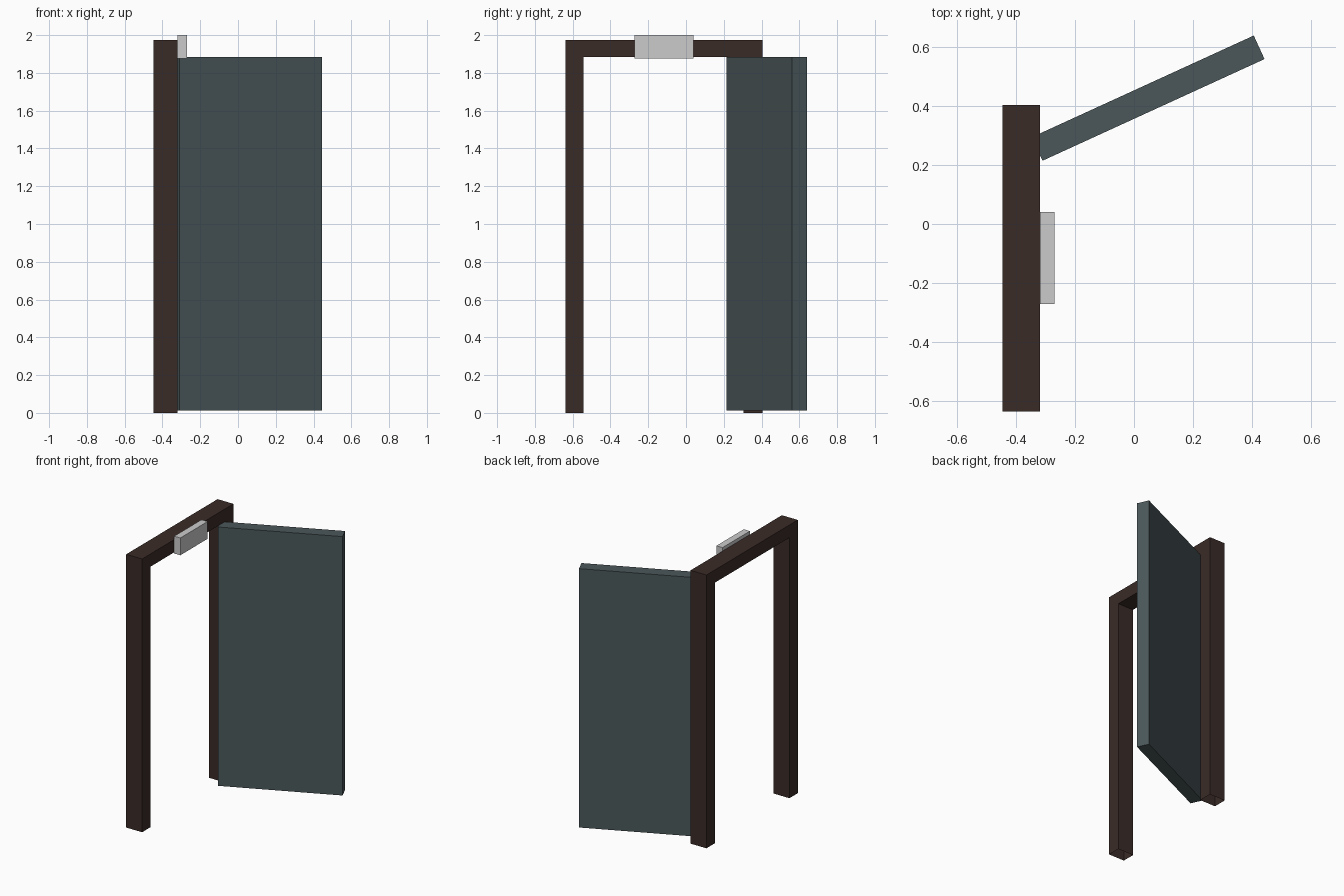
import bpy, bmesh
from math import radians, cos, sin
from mathutils import Matrix

if "Cube" in bpy.data.objects:
    bpy.data.objects.remove(bpy.data.objects["Cube"])


def material(name, rgb):
    m = bpy.data.materials.new(name)
    m.diffuse_color = (*rgb, 1)
    m.use_nodes = True
    m.node_tree.nodes["Principled BSDF"].inputs["Base Color"].default_value = m.diffuse_color
    return m


def make_object(name, bm, mat=None):
    bmesh.ops.recalc_face_normals(bm, faces=bm.faces)
    me = bpy.data.meshes.new(name)
    bm.to_mesh(me)
    bm.free()
    ob = bpy.data.objects.new(name, me)
    bpy.context.collection.objects.link(ob)
    if mat:
        me.materials.append(mat)
    return ob


def box(name, lo, hi, mat=None):
    bm = bmesh.new()
    size = [b - a for a, b in zip(lo, hi)]
    mid = [(a + b) / 2 for a, b in zip(lo, hi)]
    bmesh.ops.create_cube(bm, size=1, matrix=Matrix.Translation(mid) @ Matrix.Diagonal((*size, 1)))
    return make_object(name, bm, mat)


wood = material("dark_wood", (0.042, 0.024, 0.02))
paint = material("door_paint", (0.07, 0.097, 0.102))

# Door frame: arch profile in the YZ plane extruded along x, open at the floor
profile = [(-0.638, 0), (-0.638, 1.975), (0.405, 1.975), (0.405, 0),
           (0.305, 0), (0.305, 1.883), (-0.543, 1.883), (-0.543, 0)]
bm = bmesh.new()
face = bm.faces.new([bm.verts.new((-0.447, y, z)) for y, z in profile])
ext = bmesh.ops.extrude_face_region(bm, geom=[face], use_keep_orig=True)
bmesh.ops.translate(bm, vec=(0.127, 0, 0),
                    verts=[v for v in ext["geom"] if isinstance(v, bmesh.types.BMVert)])
soles = [f for f in bm.faces if all(v.co.z < 0.001 for v in f.verts)]
bmesh.ops.delete(bm, geom=soles, context='FACES')
make_object("door_frame", bm, wood)

# Door leaf swung open about its hinge corner
door = box("door", (0, 0, 0.012), (0.83, 0.088, 1.883), paint)
door.location = (-0.311, 0.215, 0)
door.rotation_euler.z = radians(24.6)

# Small sign mounted on the lintel
box("lintel_sign", (-0.32, -0.272, 1.875), (-0.271, 0.04, 2.0))
